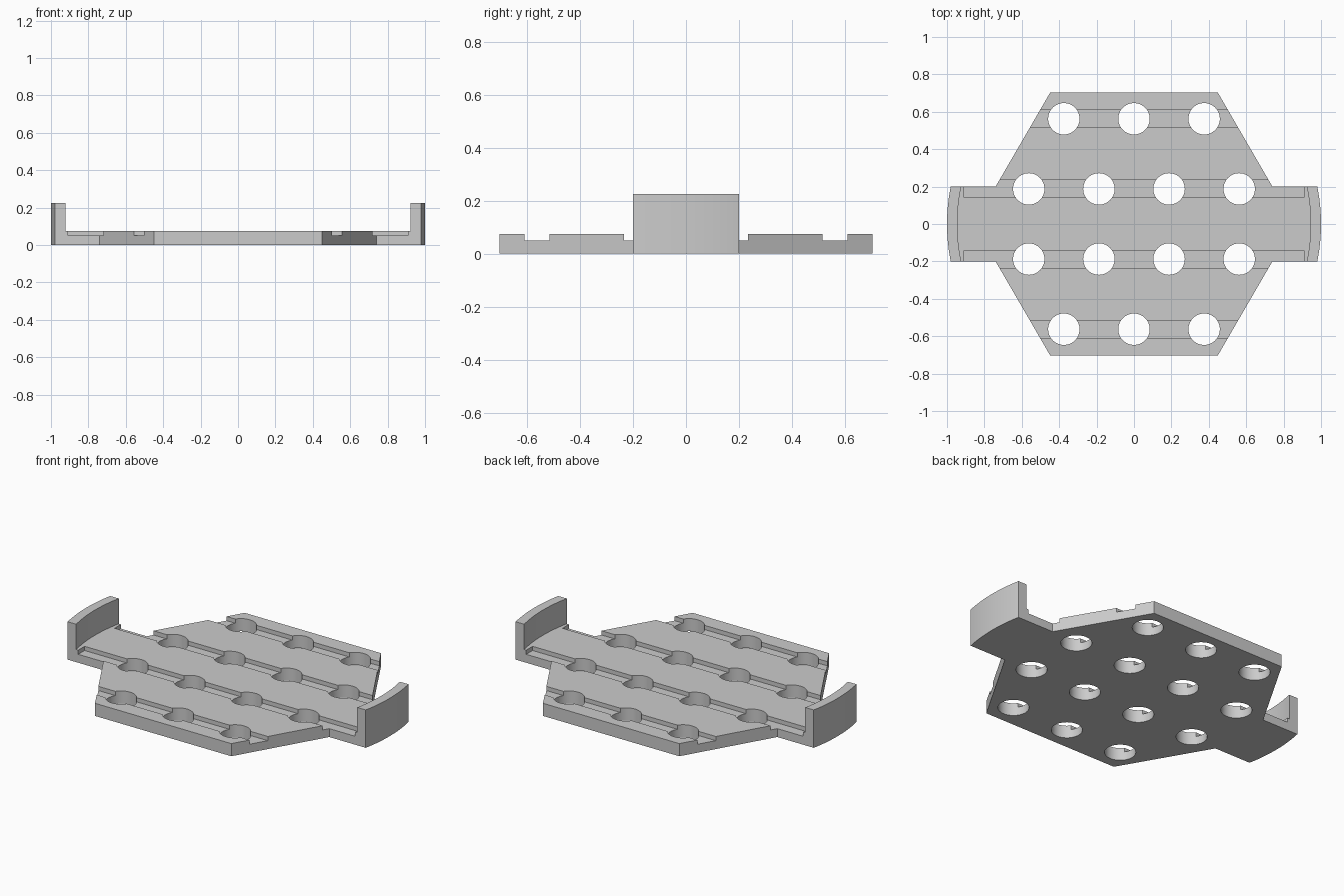
import bpy, bmesh, math

cube = bpy.data.objects.get("Cube")
if cube:
    bpy.data.objects.remove(cube, do_unlink=True)

PLATE, FLOOR, WALL = 0.075, 0.05, 0.225   # heights
ROW_IN, ROW_OUT, PITCH = 0.1875, 0.5625, 0.375
HOLE_R, GROOVE_W = 0.084, 0.094

grey = bpy.data.materials.new("plain grey")
grey.use_nodes = True
colour = (0.6, 0.6, 0.6, 1)
grey.diffuse_color = colour
grey.node_tree.nodes["Principled BSDF"].inputs["Base Color"].default_value = colour


def prism(name, outline, z0, z1):
    """Extrude a flat counter-clockwise outline from z0 to z1."""
    bm = bmesh.new()
    base = bm.faces.new([bm.verts.new((x, y, z0)) for x, y in outline])
    top = bmesh.ops.extrude_face_region(bm, geom=[base])["geom"]
    moved = [v for v in top if isinstance(v, bmesh.types.BMVert)]
    bmesh.ops.translate(bm, verts=moved, vec=(0, 0, z1 - z0))
    bmesh.ops.recalc_face_normals(bm, faces=bm.faces)
    mesh = bpy.data.meshes.new(name)
    bm.to_mesh(mesh)
    bm.free()
    mesh.materials.append(grey)
    obj = bpy.data.objects.new(name, mesh)
    bpy.context.collection.objects.link(obj)
    return obj


def disc(x, y, r, n):
    return [(x + r * math.cos(math.tau * i / n), y + r * math.sin(math.tau * i / n))
            for i in range(n)]


def box(y, half_x, half_y):
    return [(-half_x, y - half_y), (half_x, y - half_y),
            (half_x, y + half_y), (-half_x, y + half_y)]


def carve(obj, cutter, operation="DIFFERENCE"):
    """Apply a boolean and discard the cutter."""
    mod = obj.modifiers.new("cut", "BOOLEAN")
    mod.operation, mod.solver, mod.object = operation, "EXACT", cutter
    bpy.context.view_layer.objects.active = obj
    bpy.ops.object.modifier_apply(modifier=mod.name)
    bpy.data.objects.remove(cutter, do_unlink=True)


# Hexagonal plate with a tab at each side
quarter = [(1.1, 0.2), (0.74, 0.2), (0.448, 0.703)]
right_half = [(x, -y) for x, y in reversed(quarter)] + quarter
outline = right_half + [(-x, -y) for x, y in right_half]
tray = prism("perforated_tray", outline, 0, WALL)

# Round the tab ends, then clear the middle to leave the curved end walls
carve(tray, prism("rim_cutter", disc(0, 0, 1, 180), -0.1, 0.5), "INTERSECT")
carve(tray, prism("clearing_cutter", disc(0, 0, 0.945, 180), PLATE, 0.5))

# Shallow grooves along the rows of holes
for side in (-1, 1):
    for row in (ROW_IN, ROW_OUT):
        carve(tray, prism("groove_cutter", box(side * row, 0.91, GROOVE_W / 2), FLOOR, 0.4))

# Round through holes: four in the inner rows, three in the outer rows
for side in (-1, 1):
    for row, count in ((ROW_IN, 4), (ROW_OUT, 3)):
        for i in range(count):
            x = (i - (count - 1) / 2) * PITCH
            carve(tray, prism("hole_cutter", disc(x, side * row, HOLE_R, 48), -0.1, 0.4))

bpy.ops.object.select_all(action="DESELECT")
tray.select_set(True)
bpy.context.view_layer.objects.active = tray
bpy.ops.object.shade_smooth_by_angle(angle=math.radians(30))
